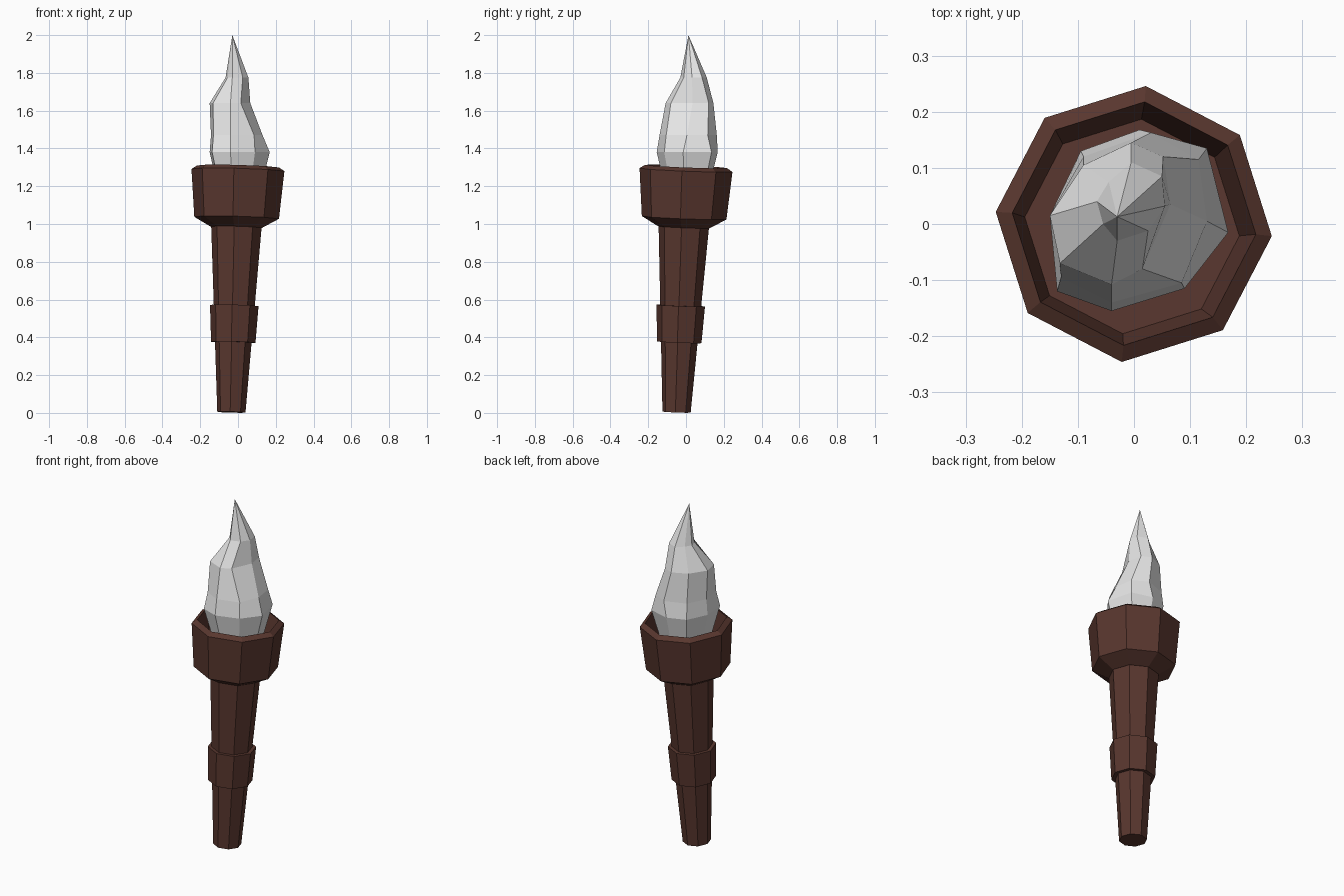
import bpy
import bmesh
from math import cos, sin, pi, radians
from mathutils import Vector, Matrix

if "Cube" in bpy.data.objects:
    bpy.data.objects.remove(bpy.data.objects["Cube"], do_unlink=True)

SIDES = 8
PHASE = radians(-5)

# The whole wooden body leans slightly along this axis
BASE = Vector((-0.035, -0.05, 0.004))
LEAN = Vector((0.027, 0.039, 1)).normalized()
TILT = Matrix.Translation(BASE) @ Vector((0, 0, 1)).rotation_difference(LEAN).to_matrix().to_4x4()


def make_material(name, colour):
    mat = bpy.data.materials.new(name)
    mat.use_nodes = True
    mat.diffuse_color = colour
    bsdf = mat.node_tree.nodes["Principled BSDF"]
    bsdf.inputs["Base Color"].default_value = colour
    bsdf.inputs["Roughness"].default_value = 0.8
    return mat


def loft(name, rings, material, tip=None):
    """Skin a stack of rings, cap the start, and close the end with a cap or a tip."""
    bm = bmesh.new()
    loops = [[bm.verts.new(p) for p in ring] for ring in rings]
    for low, high in zip(loops, loops[1:]):
        for i in range(SIDES):
            j = (i + 1) % SIDES
            bm.faces.new((low[i], low[j], high[j], high[i]))
    bm.faces.new(loops[0][::-1])
    if tip:
        point = bm.verts.new(tip)
        for i in range(SIDES):
            bm.faces.new((loops[-1][i], loops[-1][(i + 1) % SIDES], point))
    else:
        bm.faces.new(loops[-1])
    bmesh.ops.recalc_face_normals(bm, faces=bm.faces)
    mesh = bpy.data.meshes.new(name)
    bm.to_mesh(mesh)
    bm.free()
    mesh.materials.append(material)
    obj = bpy.data.objects.new(name, mesh)
    bpy.context.collection.objects.link(obj)
    return obj


def turned(name, profile, material):
    """Eight-sided turned part from (radius, height) pairs along the leaning axis."""
    angles = [PHASE + 2 * pi * i / SIDES for i in range(SIDES)]
    rings = [[TILT @ Vector((r * cos(a), r * sin(a), h)) for a in angles]
             for r, h in profile]
    return loft(name, rings, material)


wood = make_material("dark brown wood", (0.10, 0.038, 0.028, 1))
pale = make_material("pale grey flame", (0.8, 0.8, 0.8, 1))

# Handle, grip collar and hollow cup
turned("handle", [(0.075, 0), (0.135, 1.0)], wood)
turned("grip_collar", [(0.118, 0.37), (0.129, 0.565)], wood)
turned("cup", [(0.137, 0.98), (0.225, 1.03), (0.247, 1.283),
               (0.218, 1.302), (0.192, 1.17)], wood)

# Flame: uneven rings that sway as they rise to a point
belly = [(0.168, -0.015), (0.13, 0.135), (0.01, 0.168), (-0.095, 0.13),
         (-0.15, 0.015), (-0.137, -0.12), (-0.04, -0.155), (0.09, -0.115)]
waist = [(0.13, 0.005), (0.115, 0.115), (0.03, 0.163), (-0.09, 0.12),
         (-0.143, 0.015), (-0.13, -0.095), (-0.04, -0.14), (0.085, -0.105)]
shoulder = [(0.065, 0.035), (0.052, 0.12), (-0.005, 0.145), (-0.09, 0.105),
            (-0.15, 0.015), (-0.132, -0.07), (-0.04, -0.108), (0.015, -0.08)]
neck = [(0.055, 0.032), (0.05, 0.085), (-0.005, 0.11), (-0.045, 0.075),
        (-0.066, 0.04), (-0.055, 0.0), (-0.03, -0.03), (0.025, -0.012)]
root = [(x * 0.68, y * 0.68) for x, y in belly]
levels = [(root, 1.17), (belly, 1.38), (waist, 1.47), (shoulder, 1.64), (neck, 1.775)]
loft("flame", [[Vector((x, y, z)) for x, y in ring] for ring, z in levels],
     pale, tip=(-0.03, 0.013, 2.0))
